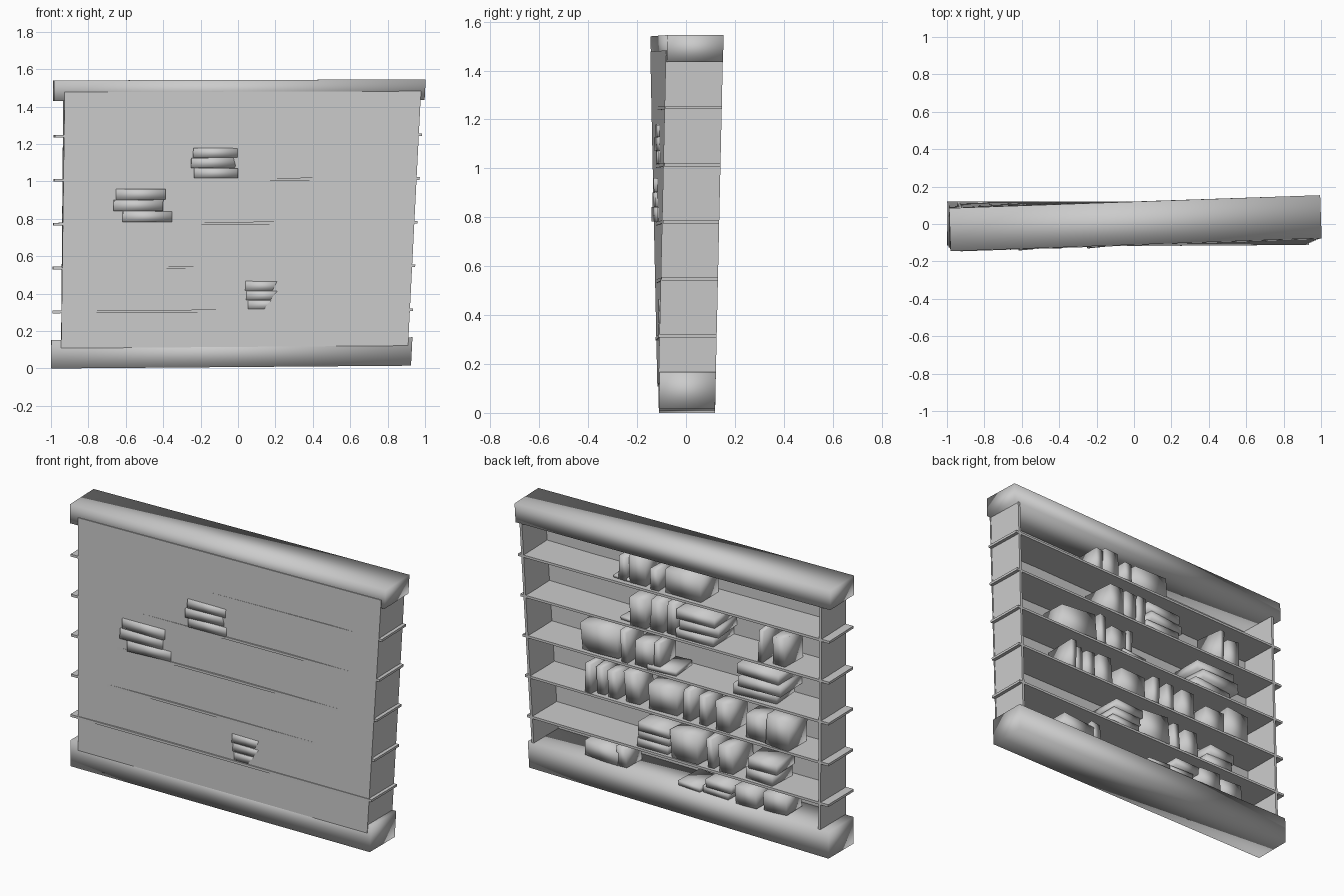
import bpy, math, random
from mathutils import Vector, Matrix

if "Cube" in bpy.data.objects:
    bpy.data.objects.remove(bpy.data.objects["Cube"])

random.seed(4)
H = 1.54


def warp(p):
    # whole bookcase is slightly twisted, flared to the right and tilted
    x, y, z = p
    t = z / H
    a = math.radians(2.0) * t
    X = x * (0.9625 + 0.03 * t) - 0.0375 + 0.045 * t
    c, s = math.cos(a), math.sin(a)
    return Vector((X * c - y * s, X * s + y * c + 0.004, z + 0.0075 * (1 - 0.65 * t) * (x + 1)))


FACES = [(0, 1, 3, 2), (4, 6, 7, 5), (0, 4, 5, 1), (2, 3, 7, 6), (0, 2, 6, 4), (1, 5, 7, 3)]


def box(name, x, y, z, smooth=False, lean=0.0, yaw=0.0, jitter=0.0):
    ctr = Vector((sum(x) / 2, sum(y) / 2, z[0]))
    rot = Matrix.Rotation(yaw, 3, 'Z') @ Matrix.Rotation(lean, 3, 'Y')
    verts = []
    for i in x:
        for j in y:
            for k in z:
                p = Vector((i, j, k)) - ctr
                if jitter and k == z[1]:
                    p.z += random.uniform(-jitter, jitter)
                verts.append(warp(ctr + rot @ p))
    me = bpy.data.meshes.new(name)
    me.from_pydata(verts, [], FACES)
    me.update()
    if smooth:
        me.shade_smooth()
    ob = bpy.data.objects.new(name, me)
    bpy.context.collection.objects.link(ob)
    return ob


D = 0.115
SHELVES = [0.295, 0.53, 0.765, 1.0, 1.235]

# carcass: plinth, cornice, sides, back panel
box("plinth", (-1, 1), (-D, D), (0, 0.153), True)
box("cornice", (-1, 1), (-D, D), (1.43, H), True)
box("left_side", (-0.945, -0.93), (-D, D), (0.15, 1.435))
box("right_side", (0.96, 0.975), (-D, D), (0.15, 1.435))
box("back_panel", (-0.945, 0.978), (-0.119, -0.111), (0.108, 1.477))

# shelves running past the sides
for n, z in enumerate(SHELVES):
    box(f"shelf_{n + 1}", (-0.995, 0.995), (-0.122 if n == 0 else -D, D), (z, z + 0.014))

# books per level: (right x, left x, height), standing upright
FLOOR = [0.153] + [s + 0.014 for s in SHELVES]
UPRIGHT = [
    [(.64, .42, .09), (.42, .36, .11), (-.38, -.52, .10), (-.55, -.70, .11)],
    [(.04, -.14, .16), (-.19, -.23, .17), (-.27, -.36, .15)],
    [(.60, .56, .17), (.54, .49, .16), (.46, .40, .15), (.35, .26, .17), (.20, .02, .15),
     (-.03, -.08, .18), (-.14, -.19, .16), (-.25, -.34, .16), (-.44, -.57, .14), (-.58, -.73, .17)],
    [(.62, .38, .16), (.36, .32, .18), (.28, .17, .14), (.16, .12, .16)],
    [(.29, .19, .16), (.17, .09, .18), (.07, .01, .18), (-.53, -.56, .19), (-.62, -.70, .16)],
    [(.37, .32, .14), (.30, .20, .16), (.16, .11, .12), (.07, -.16, .14)],
]
for lv, row in enumerate(UPRIGHT):
    for n, (r, l, h) in enumerate(row):
        back = random.uniform(-0.09, -0.05)
        front = random.uniform(0.085, 0.115)
        lean = random.choice([0, 0, 0.06, -0.06])
        box(f"book_{lv}_{n}", (l, r), (back, front), (FLOOR[lv] + 0.001, FLOOR[lv] + h), True,
            lean, random.uniform(-.05, .05), 0.008)

# lying stacks: level, centre x, width, thickness, count, back y
STACKS = [(0, -.05, .15, .03, 1, -.08), (0, -.24, .17, .045, 2, -.08),
          (1, .18, .20, .05, 3, -.115), (1, -.52, .18, .065, 2, -.08),
          (3, -.52, .27, .06, 3, -.125), (3, .09, .18, .03, 1, -.07),
          (4, -.14, .24, .055, 3, -.12), (4, .30, .18, .02, 1, -.07), (5, .33, .14, .02, 1, -.07)]
for s, (lv, cx, w, th, count, back) in enumerate(STACKS):
    for k in range(count):
        dx = random.uniform(-.03, .03)
        z = FLOOR[lv] + k * th
        box(f"stacked_book_{s}_{k}", (cx - w / 2 + dx, cx + w / 2 + dx),
            (back, random.uniform(.085, .115)), (z + 0.001, z + th * 0.96), True,
            0, random.uniform(-.08, .08), 0.004)
